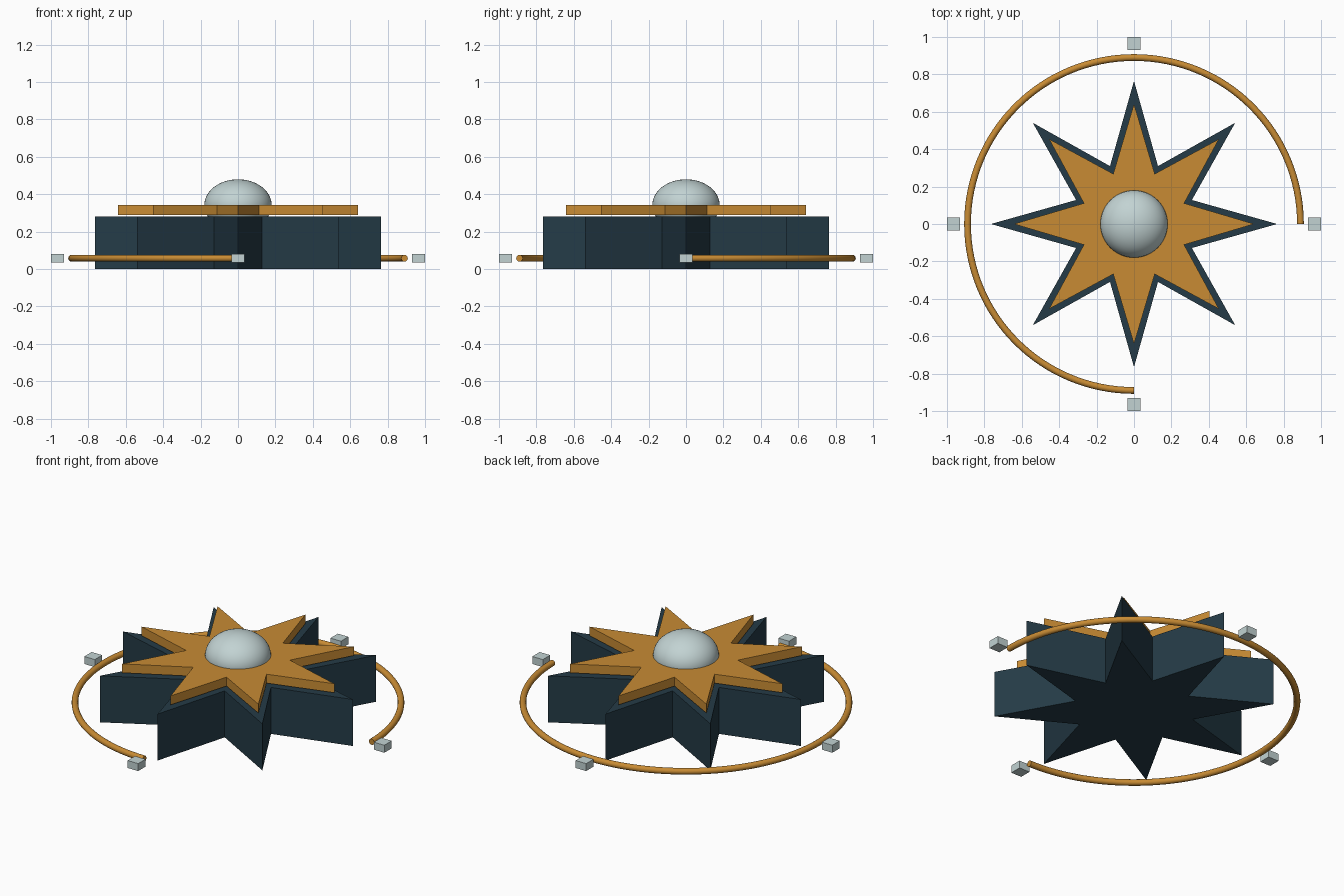
import bpy, bmesh
from math import cos, sin, pi, radians
from mathutils import Matrix, Vector

old = bpy.data.objects.get("Cube")
if old:
    bpy.data.objects.remove(old, do_unlink=True)


def material(name, rgb):
    mat = bpy.data.materials.new(name)
    mat.use_nodes = True
    color = (*rgb, 1.0)
    mat.diffuse_color = color
    mat.node_tree.nodes["Principled BSDF"].inputs["Base Color"].default_value = color
    return mat


teal = material("dark teal", (0.018, 0.044, 0.063))
gold = material("gold", (0.58, 0.26, 0.034))
silver = material("pale silver", (0.54, 0.65, 0.65))


def finish(bm, name, mat, smooth=False):
    bmesh.ops.recalc_face_normals(bm, faces=bm.faces)
    mesh = bpy.data.meshes.new(name)
    bm.to_mesh(mesh)
    bm.free()
    mesh.materials.append(mat)
    obj = bpy.data.objects.new(name, mesh)
    bpy.context.collection.objects.link(obj)
    if smooth:
        bpy.ops.object.select_all(action="DESELECT")
        obj.select_set(True)
        bpy.context.view_layer.objects.active = obj
        bpy.ops.object.shade_smooth_by_angle(angle=radians(40))
    return obj


def star(name, mat, tip, notch, bottom, top, points=8):
    """Extruded star prism with its tips on the axes and diagonals."""
    bm = bmesh.new()
    verts = []
    for i in range(points * 2):
        r = notch if i % 2 else tip
        a = pi * i / points
        verts.append(bm.verts.new((r * cos(a), r * sin(a), bottom)))
    face = bm.faces.new(verts)
    result = bmesh.ops.extrude_face_region(bm, geom=[face], use_keep_orig=True)
    raised = [v for v in result["geom"] if isinstance(v, bmesh.types.BMVert)]
    bmesh.ops.translate(bm, verts=raised, vec=(0, 0, top - bottom))
    finish(bm, name, mat)


# Two stacked stars
star("base_star", teal, 0.765, 0.335, 0.0, 0.28)
star("top_star", gold, 0.642, 0.29, 0.288, 0.342)

# Flattened central dome
bm = bmesh.new()
bmesh.ops.create_uvsphere(
    bm, u_segments=48, v_segments=24, radius=1.0,
    matrix=Matrix.Translation((0, 0, 0.342)) @ Matrix.Diagonal((0.18, 0.18, 0.138, 1)))
finish(bm, "central_dome", silver, smooth=True)

# Three-quarter ring, open at the front left, swept from a round section
bm = bmesh.new()
section = bmesh.ops.create_circle(
    bm, cap_ends=True, segments=16, radius=0.018,
    matrix=Matrix.Translation((0.89, 0, 0.058)) @ Matrix.Rotation(pi / 2, 4, "X"))
start_cap = bm.faces[:]
swept = bmesh.ops.spin(
    bm, geom=start_cap + bm.edges[:] + bm.verts[:], cent=(0, 0, 0),
    axis=(0, 0, 1), angle=1.5 * pi, steps=96)
# Keep only the wall and the two end caps
limit = radians(4)
inner = []
for f in bm.faces:
    if len(f.verts) > 4:
        c = f.calc_center_median()
        at_start = (c - Vector((0.89, 0, 0.058))).length < limit / 4
        at_end = (c - Vector((0, -0.89, 0.058))).length < limit / 4
        if not (at_start or at_end):
            inner.append(f)
if inner:
    bmesh.ops.delete(bm, geom=inner, context="FACES_ONLY")
finish(bm, "open_ring", gold, smooth=True)

# Four small marker blocks around the ring
for i, side in enumerate(("left", "back", "right", "front")):
    a = i * pi / 2
    bm = bmesh.new()
    bmesh.ops.create_cube(
        bm, size=1.0,
        matrix=Matrix.Translation((0.965 * cos(a), 0.965 * sin(a), 0.058))
        @ Matrix.Diagonal((0.07, 0.07, 0.045, 1)))
    finish(bm, side + "_marker", silver)
